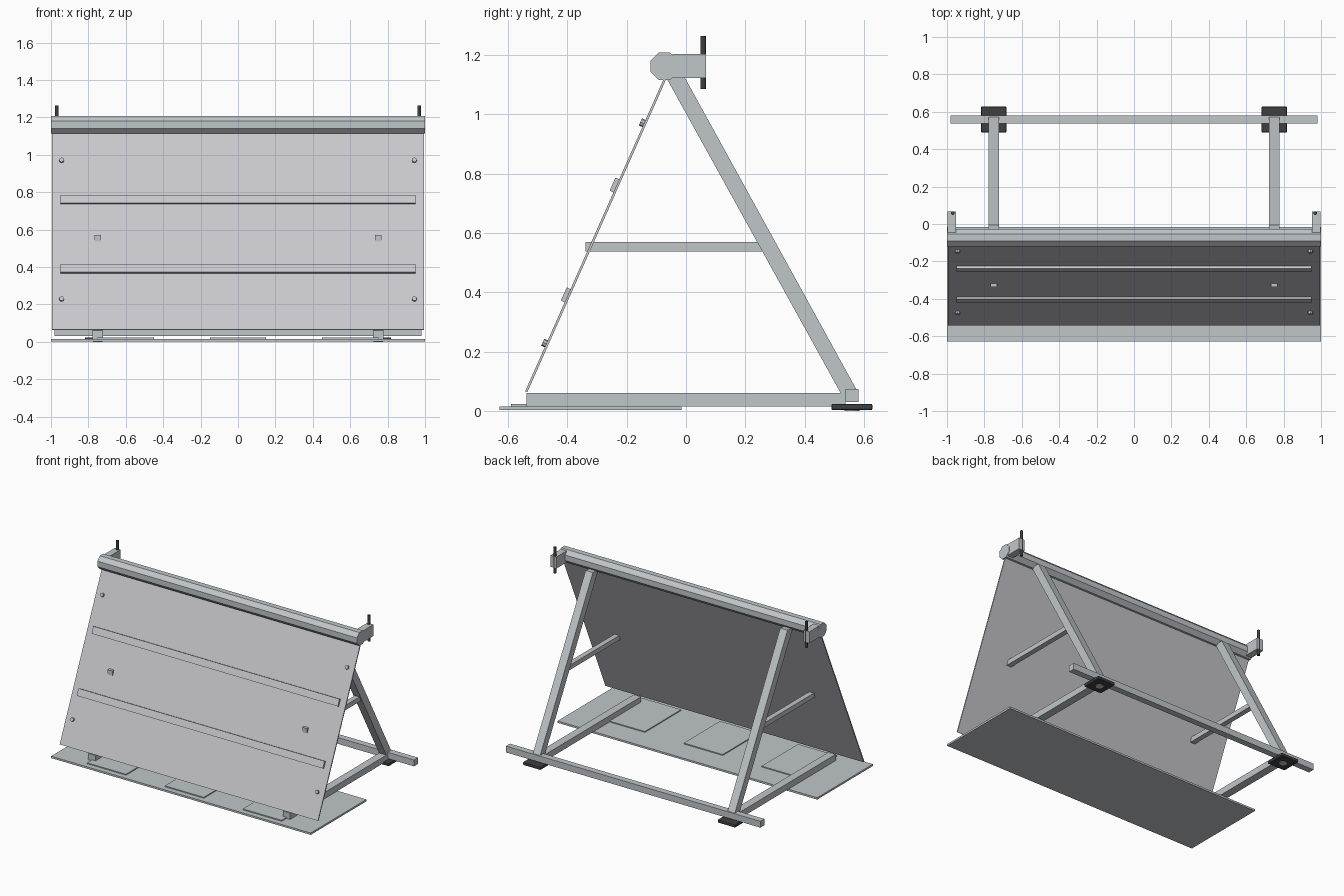
import bpy, bmesh, math
from mathutils import Vector, Matrix

cube = bpy.data.objects.get("Cube")
if cube:
    bpy.data.objects.remove(cube, do_unlink=True)


def material(name, colour):
    m = bpy.data.materials.new(name)
    m.use_nodes = True
    m.diffuse_color = (*colour, 1)
    m.node_tree.nodes["Principled BSDF"].inputs["Base Color"].default_value = (*colour, 1)
    return m


steel = material("frame steel", (0.53, 0.565, 0.585))
sheet = material("sheet grey", (0.58, 0.58, 0.61))
rubber = material("black rubber", (0.05, 0.05, 0.055))


def finish(name, bm, mat):
    bmesh.ops.recalc_face_normals(bm, faces=bm.faces)
    mesh = bpy.data.meshes.new(name)
    bm.to_mesh(mesh)
    bm.free()
    mesh.materials.append(mat)
    ob = bpy.data.objects.new(name, mesh)
    bpy.context.collection.objects.link(ob)
    return ob


def extrude_x(name, profile, x0, x1, mat):
    """Side profile of (y, z) points swept along x."""
    bm = bmesh.new()
    face = bm.faces.new([bm.verts.new((x0, y, z)) for y, z in profile])
    moved = bmesh.ops.extrude_face_region(bm, geom=[face])["geom"]
    bmesh.ops.translate(bm, vec=(x1 - x0, 0, 0),
                        verts=[v for v in moved if isinstance(v, bmesh.types.BMVert)])
    return finish(name, bm, mat)


def box(name, x, y, z, mat):
    return extrude_x(name, [(y[0], z[0]), (y[1], z[0]), (y[1], z[1]), (y[0], z[1])], *x, mat)


def rod(name, centre, radius, depth, sides, mat, axis=(0, 0, 1)):
    bm = bmesh.new()
    turn = Vector((0, 0, 1)).rotation_difference(Vector(axis)).to_matrix().to_4x4()
    bmesh.ops.create_cone(bm, cap_ends=True, segments=sides, radius1=radius, radius2=radius,
                          depth=depth, matrix=Matrix.Translation(centre) @ turn)
    return finish(name, bm, mat)


# Sloping panel: frame of reference along and out of its face
low, high = Vector((0, -0.538, 0.065)), Vector((0, -0.068, 1.125))
along = (high - low).normalized()
out = Vector((0, -along.z, along.y))


def on_panel(z, offset=0):
    return low + along * ((z - low.z) / along.z) + out * offset


def panel_strip(name, start, end, near, far, half_x, mat):
    pts = [start + out * near, end + out * near, end + out * far, start + out * far]
    return extrude_x(name, [(p.y, p.z) for p in pts], -half_x, half_x, mat)


panel_strip("front_panel", low, high, -0.004, 0.004, 0.995, sheet)
for label, z in (("lower", 0.387), ("upper", 0.757)):
    c = on_panel(z)
    panel_strip(label + "_panel_rail", c - along * 0.024, c + along * 0.024,
                0.004, 0.018, 0.948, sheet)

# Base sheet with three thin plates
box("base_sheet", (-1, 1), (-0.628, -0.015), (0.003, 0.016), steel)
for i, x in enumerate((-0.6, 0, 0.6)):
    box(f"base_plate_{i + 1}", (x - 0.15, x + 0.15), (-0.59, -0.19), (0.016, 0.023), steel)

# Octagonal ridge beam and rear cross bar
r = 0.05
octagon = [(-0.073 + r * math.cos(math.radians(a + 22.5)),
            1.161 + r * math.sin(math.radians(a + 22.5))) for a in range(0, 360, 45)]
extrude_x("ridge_beam", octagon, -1, 1, steel)
box("rear_cross_bar", (-0.98, 0.98), (0.537, 0.581), (0.03, 0.074), steel)

# Mirrored frame parts
for side, s in (("left", 1), ("right", -1)):
    x = 0.75 * s
    wide = (x - 0.028, x + 0.028)
    box(side + "_floor_beam", wide, (-0.537, 0.537), (0.016, 0.06), steel)
    extrude_x(side + "_rear_leg",
              [(-0.066, 1.122), (0.524, 0.055), (0.581, 0.06), (-0.006, 1.127)], *wide, steel)
    extrude_x(side + "_brace",
              [(-0.338, 0.537), (0.262, 0.537), (0.244, 0.57), (-0.338, 0.57)],
              x - 0.018, x + 0.018, steel)

    # Rubber foot with rounded corners and a stud below
    foot = box(side + "_foot", (x - 0.068, x + 0.068), (0.49, 0.628), (0.003, 0.024), rubber)
    bevel = foot.modifiers.new("rounded", "BEVEL")
    bevel.width, bevel.segments = 0.005, 2
    rod(side + "_foot_stud", (x, 0.559, 0.003), 0.025, 0.006, 12, steel)

    # Ridge bracket with vertical pin
    box(side + "_ridge_bracket", (0.974 * s - 0.023, 0.974 * s + 0.023),
        (-0.045, 0.067), (1.122, 1.202), steel)
    rod(side + "_pin", (0.969 * s, 0.058, 1.174), 0.01, 0.18, 12, rubber)

    # Panel bolts
    for label, z in (("lower", 0.225), ("upper", 0.967)):
        p = on_panel(z, 0.008)
        p.x = 0.943 * s
        rod(f"{side}_{label}_bolt", p, 0.013, 0.018, 8, steel, out)
